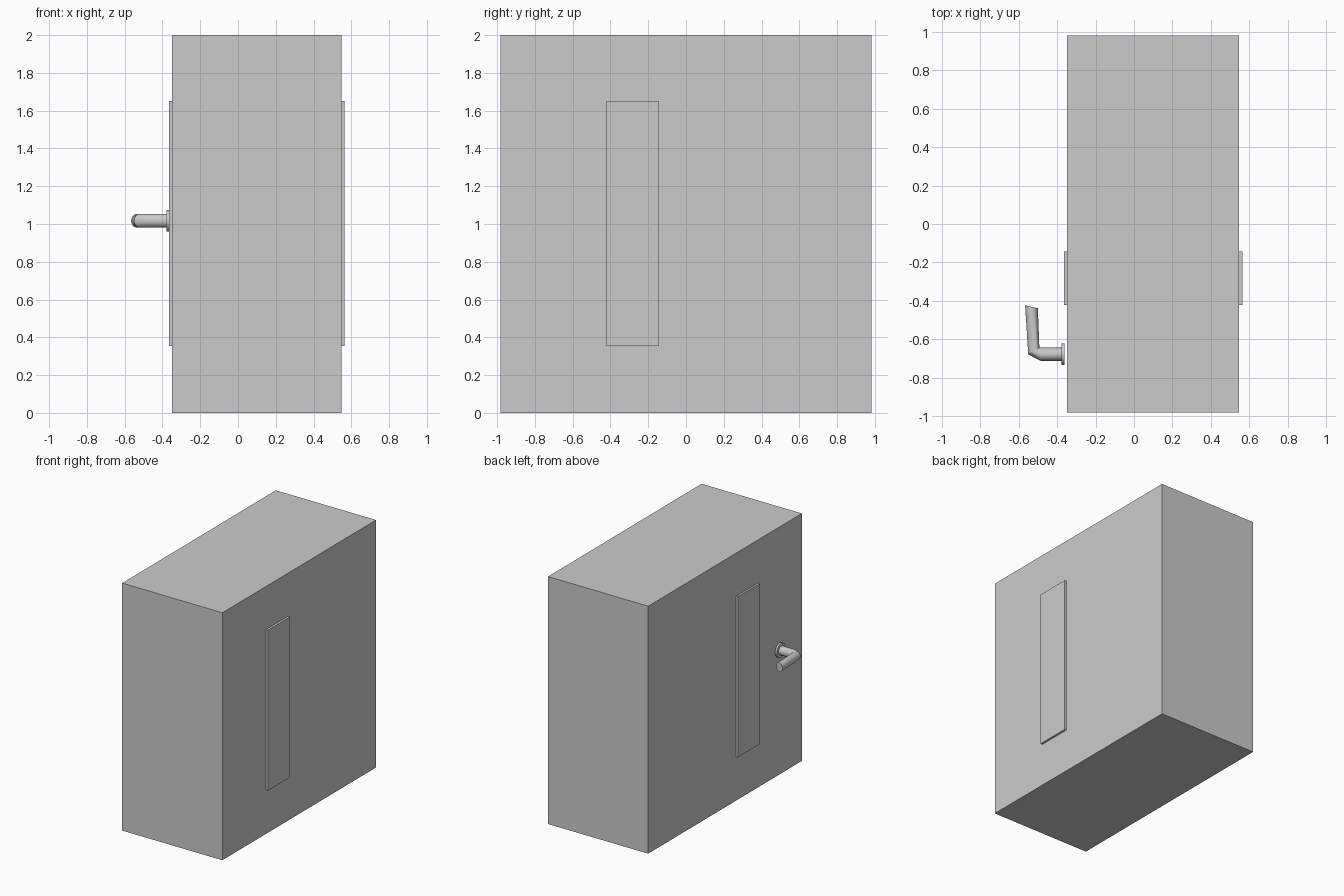
import bpy, bmesh, math
from mathutils import Vector

if "Cube" in bpy.data.objects:
    bpy.data.objects.remove(bpy.data.objects["Cube"])


def box(name, lo, hi):
    lo, hi = Vector(lo), Vector(hi)
    bpy.ops.mesh.primitive_cube_add(size=1, location=(lo + hi) / 2)
    ob = bpy.context.object
    ob.name = name
    ob.scale = hi - lo
    bpy.ops.object.transform_apply(location=False, rotation=False, scale=True)
    return ob


def tube(name, rings, radius, z, sides=24):
    """Loft elliptical rings, each given by its two edge points in plan."""
    bm = bmesh.new()
    loops = []
    for ax, ay, bx, by in rings:
        a, b = Vector((ax, ay, z)), Vector((bx, by, z))
        loop = []
        for i in range(sides):
            t = 2 * math.pi * i / sides
            p = (a + b) / 2 + (b - a) / 2 * math.cos(t)
            p.z += radius * math.sin(t)
            loop.append(bm.verts.new(p))
        loops.append(loop)
    for l0, l1 in zip(loops, loops[1:]):
        for i in range(sides):
            j = (i + 1) % sides
            bm.faces.new((l0[i], l0[j], l1[j], l1[i]))
    bm.faces.new(loops[0])
    bm.faces.new(loops[-1])
    bmesh.ops.recalc_face_normals(bm, faces=bm.faces)
    me = bpy.data.meshes.new(name)
    bm.to_mesh(me)
    bm.free()
    ob = bpy.data.objects.new(name, me)
    bpy.context.collection.objects.link(ob)
    bpy.ops.object.select_all(action='DESELECT')
    ob.select_set(True)
    bpy.context.view_layer.objects.active = ob
    bpy.ops.object.shade_smooth_by_angle(angle=math.radians(25))
    return ob


# Thick door slab and the tall window pane running through it
box("door_slab", (-0.349, -0.981, 0), (0.547, 0.981, 2))
box("window_pane", (-0.364, -0.422, 0.354), (0.564, -0.142, 1.651))

# Round plate behind the handle
tube("handle_plate", [(-0.362, -0.734, -0.362, -0.62),
                      (-0.378, -0.734, -0.378, -0.62)], 0.057, 1.017, 32)

# Lever handle: neck out from the door, bend, then the grip
tube("lever_handle", [(-0.365, -0.711, -0.365, -0.643),
                      (-0.486, -0.711, -0.49, -0.643),
                      (-0.55, -0.678, -0.492, -0.641),
                      (-0.566, -0.423, -0.5, -0.438)], 0.036, 1.017)
